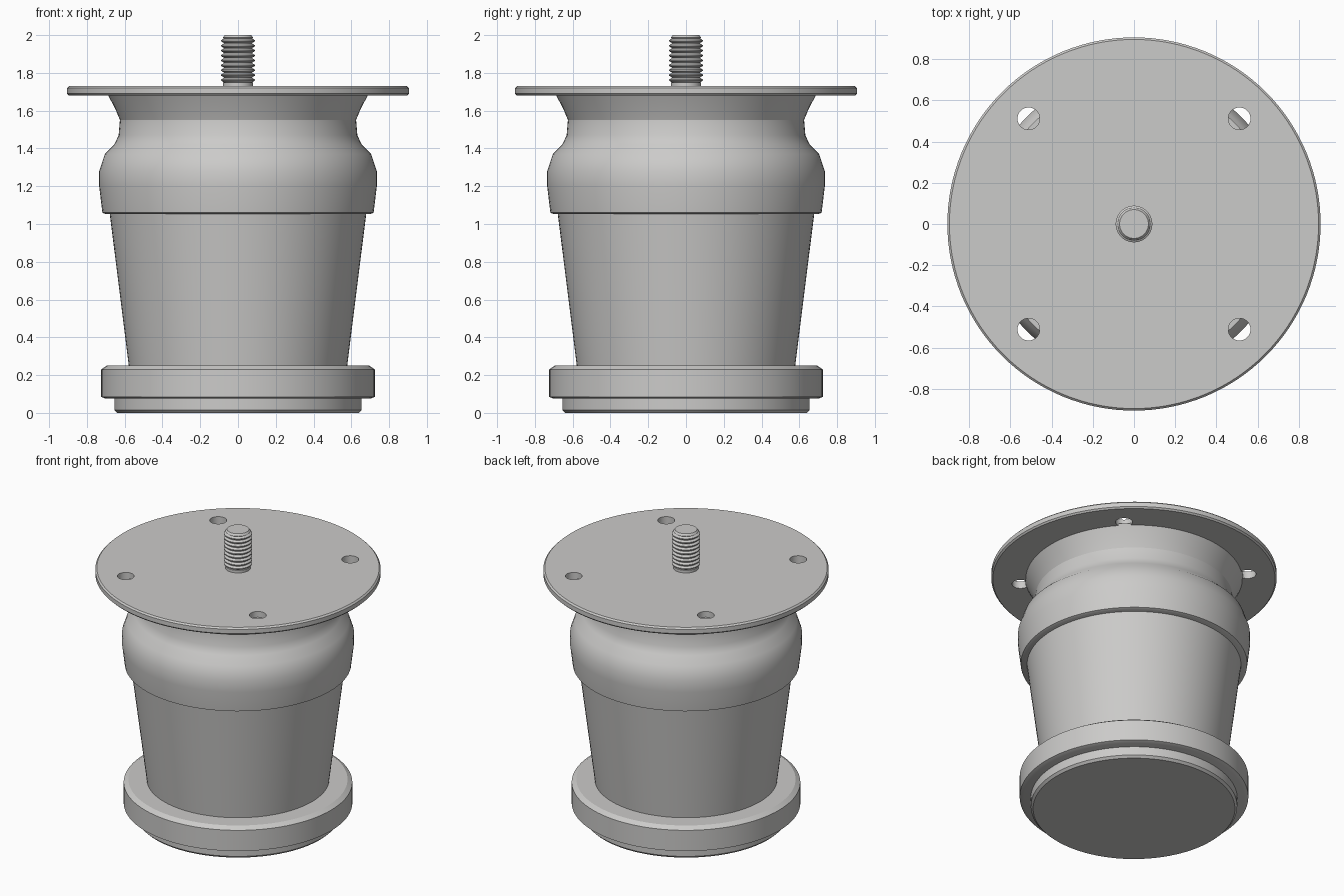
import bpy, bmesh
from math import cos, sin, pi, radians

if "Cube" in bpy.data.objects:
    bpy.data.objects.remove(bpy.data.objects["Cube"])

GREY = (0.6, 0.595, 0.585, 1)
metal = bpy.data.materials.new("satin grey")
metal.use_nodes = True
metal.diffuse_color = GREY
metal.node_tree.nodes["Principled BSDF"].inputs["Base Color"].default_value = GREY


def smooth(obj, angle):
    bpy.ops.object.select_all(action='DESELECT')
    obj.select_set(True)
    bpy.context.view_layer.objects.active = obj
    bpy.ops.object.shade_smooth_by_angle(angle=radians(angle))


def lathe(name, profile, sides=96, angle=25):
    """Turn a (radius, height) profile about z and cap both ends."""
    bm = bmesh.new()
    rings = [[bm.verts.new((r * cos(2 * pi * i / sides), r * sin(2 * pi * i / sides), z))
              for i in range(sides)] for r, z in profile]
    for low, high in zip(rings, rings[1:]):
        for i in range(sides):
            j = (i + 1) % sides
            bm.faces.new((low[i], low[j], high[j], high[i]))
    bm.faces.new(rings[0][::-1])
    bm.faces.new(rings[-1])
    mesh = bpy.data.meshes.new(name)
    bm.to_mesh(mesh)
    bm.free()
    mesh.materials.append(metal)
    obj = bpy.data.objects.new(name, mesh)
    bpy.context.collection.objects.link(obj)
    smooth(obj, angle)
    return obj


# Foot: pad and wide ring
lathe("foot_pad", [(0.64, 0), (0.655, 0.015), (0.655, 0.09)])
lathe("foot_ring", [(0.70, 0.075), (0.725, 0.085), (0.725, 0.23), (0.695, 0.25)])

# Tapered body
lathe("tapered_body", [(0.577, 0.24), (0.681, 1.07)])

# Rounded collar, and the flared neck over it
lathe("rounded_collar", [(0.70, 1.052), (0.718, 1.06), (0.735, 1.20), (0.735, 1.28),
                         (0.705, 1.37), (0.655, 1.42), (0.632, 1.47), (0.625, 1.555)], angle=45)
lathe("flared_neck", [(0.625, 1.55), (0.65, 1.61), (0.692, 1.69)])

# Mounting plate with four screw holes
plate = lathe("mounting_plate", [(0.895, 1.68), (0.905, 1.69), (0.905, 1.72), (0.895, 1.73)], 128)
for sx in (-1, 1):
    for sy in (-1, 1):
        cutter = lathe("hole_cutter", [(0.054, 1.6), (0.054, 1.8)], 32)
        cutter.location = (sx * 0.511, sy * 0.511, 0)
        cutter.hide_render = True
        bpy.context.view_layer.objects.active = plate
        cut = plate.modifiers.new("hole", 'BOOLEAN')
        cut.operation, cut.solver, cut.object = 'DIFFERENCE', 'EXACT', cutter
        bpy.ops.object.modifier_apply(modifier=cut.name)
        bpy.data.objects.remove(cutter)
smooth(plate, 25)

# Threaded stud
stud = [(0.08, 1.72), (0.08, 1.748)]
pitch, turns = 0.026, 9
for k in range(turns):
    z = 1.75 + k * pitch
    stud += [(0.075, z), (0.089, z + 0.009), (0.089, z + 0.015), (0.075, z + 0.024)]
stud += [(0.08, 1.987), (0.07, 2.0)]
lathe("threaded_stud", stud, 48)
